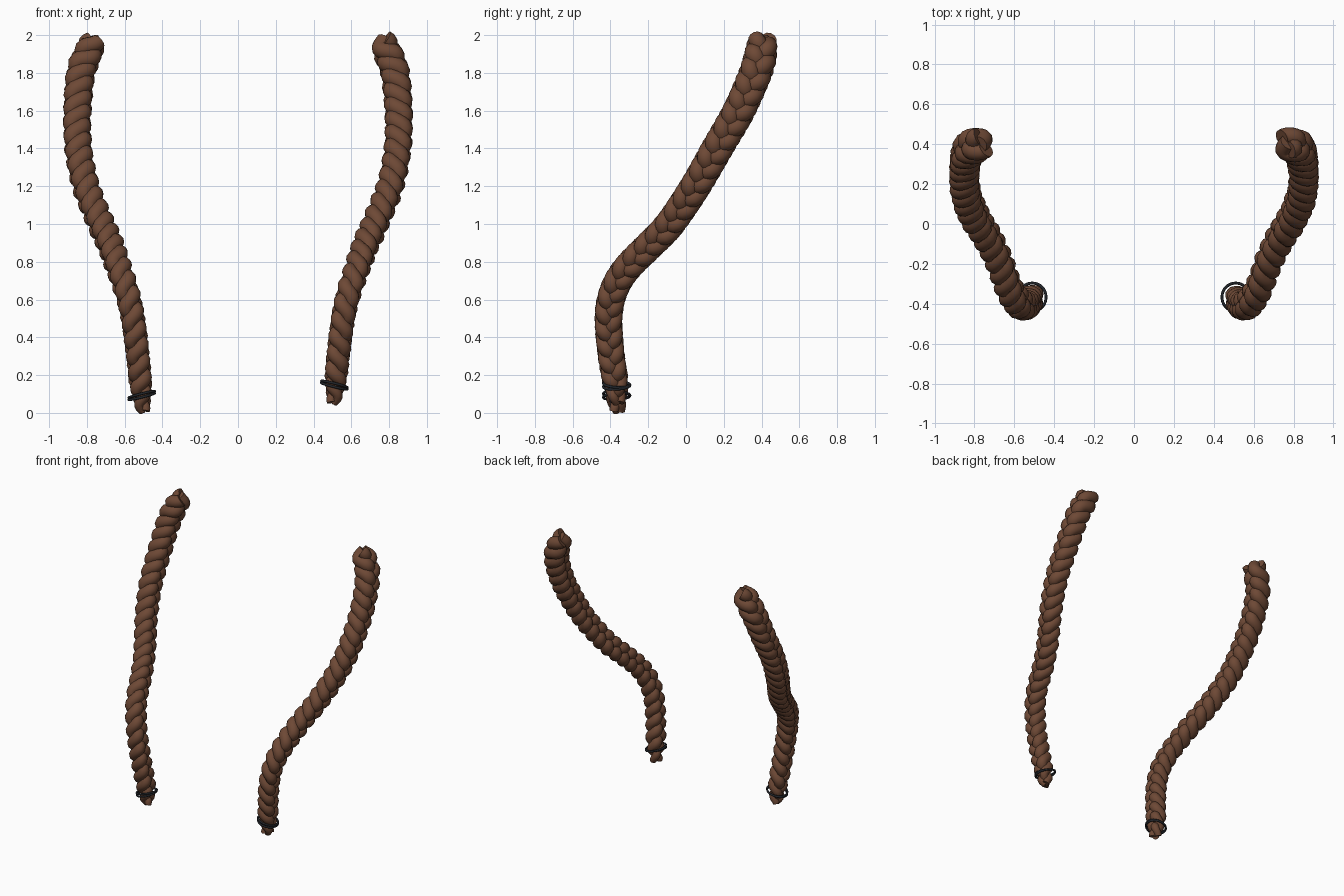
import bpy, math
from mathutils import Vector, Matrix

if "Cube" in bpy.data.objects:
    bpy.data.objects.remove(bpy.data.objects["Cube"])


def material(name, rgb):
    m = bpy.data.materials.new(name)
    m.diffuse_color = (*rgb, 1)
    m.use_nodes = True
    m.node_tree.nodes["Principled BSDF"].inputs["Base Color"].default_value = m.diffuse_color
    return m


BROWN = material("brown hair", (0.155, 0.066, 0.036))
BLACK = material("dark band", (0.016, 0.019, 0.024))

# Centre line of the braid on the +x side: x, y, z
SPINE = [(0.503, -0.365, 0.01), (0.515, -0.372, 0.15), (0.53, -0.395, 0.30),
         (0.553, -0.41, 0.48), (0.582, -0.392, 0.62), (0.625, -0.325, 0.75),
         (0.675, -0.19, 0.89), (0.725, -0.085, 1.00), (0.805, 0.05, 1.20),
         (0.845, 0.165, 1.40), (0.85, 0.28, 1.60), (0.832, 0.368, 1.80),
         (0.795, 0.395, 1.90), (0.765, 0.405, 1.975)]
PERIOD = 0.26


def smooth_path(pts, n=40):
    """Catmull-Rom samples through the points."""
    p = [Vector(q) for q in pts]
    p = [2 * p[0] - p[1]] + p + [2 * p[-1] - p[-2]]
    out = []
    for i in range(1, len(p) - 2):
        a, b, c, d = p[i - 1:i + 3]
        for k in range(n):
            t = k / n
            out.append(0.5 * (2 * b + (c - a) * t + (2 * a - 5 * b + 4 * c - d) * t * t
                              + (3 * b - a - 3 * c + d) * t ** 3))
    return out + [p[-2]]


def resample(path, step):
    out, acc = [path[0]], 0.0
    for a, b in zip(path, path[1:]):
        acc += (b - a).length
        if acc >= step:
            out.append(b)
            acc = 0.0
    return out


def strand(name, path, phase, side):
    """One of three tubes weaving a figure of eight around the path."""
    cu = bpy.data.curves.new(name, 'CURVE')
    cu.dimensions = '3D'
    cu.bevel_depth = 1.0
    cu.bevel_resolution = 4
    cu.use_fill_caps = True
    sp = cu.splines.new('POLY')
    sp.points.add(len(path) - 1)
    s = 0.0
    total = sum((b - a).length for a, b in zip(path, path[1:]))
    for i, p in enumerate(path):
        if i:
            s += (p - path[i - 1]).length
        tan = (path[min(i + 1, len(path) - 1)] - path[max(i - 1, 0)]).normalized()
        wide = Vector((1, 0, 0)).cross(tan).normalized()
        deep = wide.cross(tan).normalized()
        if deep.x < 0:
            deep = -deep
        t = 2 * math.pi * s / PERIOD + phase
        size = 0.95 + 0.28 * s / total                      # thicker upwards
        size *= 0.62 + 0.38 * min(1, s / 0.15)              # tapered tail
        size *= 1 - 0.12 * max(0, 1 - (total - s) / 0.1)    # loose top end
        q = p + size * (wide * 0.034 * math.sin(t) + deep * 0.026 * math.sin(2 * t))
        sp.points[i].co = (side * q.x, q.y, q.z, 1)
        sp.points[i].radius = 0.040 * size
    ob = bpy.data.objects.new(name, cu)
    bpy.context.collection.objects.link(ob)
    cu.materials.append(BROWN)
    bpy.ops.object.select_all(action='DESELECT')
    ob.select_set(True)
    bpy.context.view_layer.objects.active = ob
    bpy.ops.object.convert(target='MESH')
    bpy.ops.object.shade_smooth_by_angle(angle=math.radians(50))


for side, label, bottom in ((1, "right", 0.055), (-1, "left", 0.0)):
    path = [p for p in smooth_path(SPINE) if p.z >= bottom]
    path = resample(path, 0.009)
    # Three woven strands
    for k in range(3):
        strand(f"{label}_braid_strand_{k + 1}", path, k * 2 * math.pi / 3, side)
    # Elastic hair band, tilted, made of two thin loops
    for j, dz in enumerate((-0.005, 0.005)):
        bpy.ops.mesh.primitive_torus_add(
            major_radius=0.071, minor_radius=0.007, major_segments=40, minor_segments=8,
            location=(side * 0.51, -0.367, bottom + 0.092 + dz),
            rotation=(0.06 * (1 - 2 * j), side * math.radians(14), 0))
        band = bpy.context.object
        band.name = f"{label}_hair_band_{j + 1}"
        band.data.materials.append(BLACK)
        bpy.ops.object.shade_smooth()
